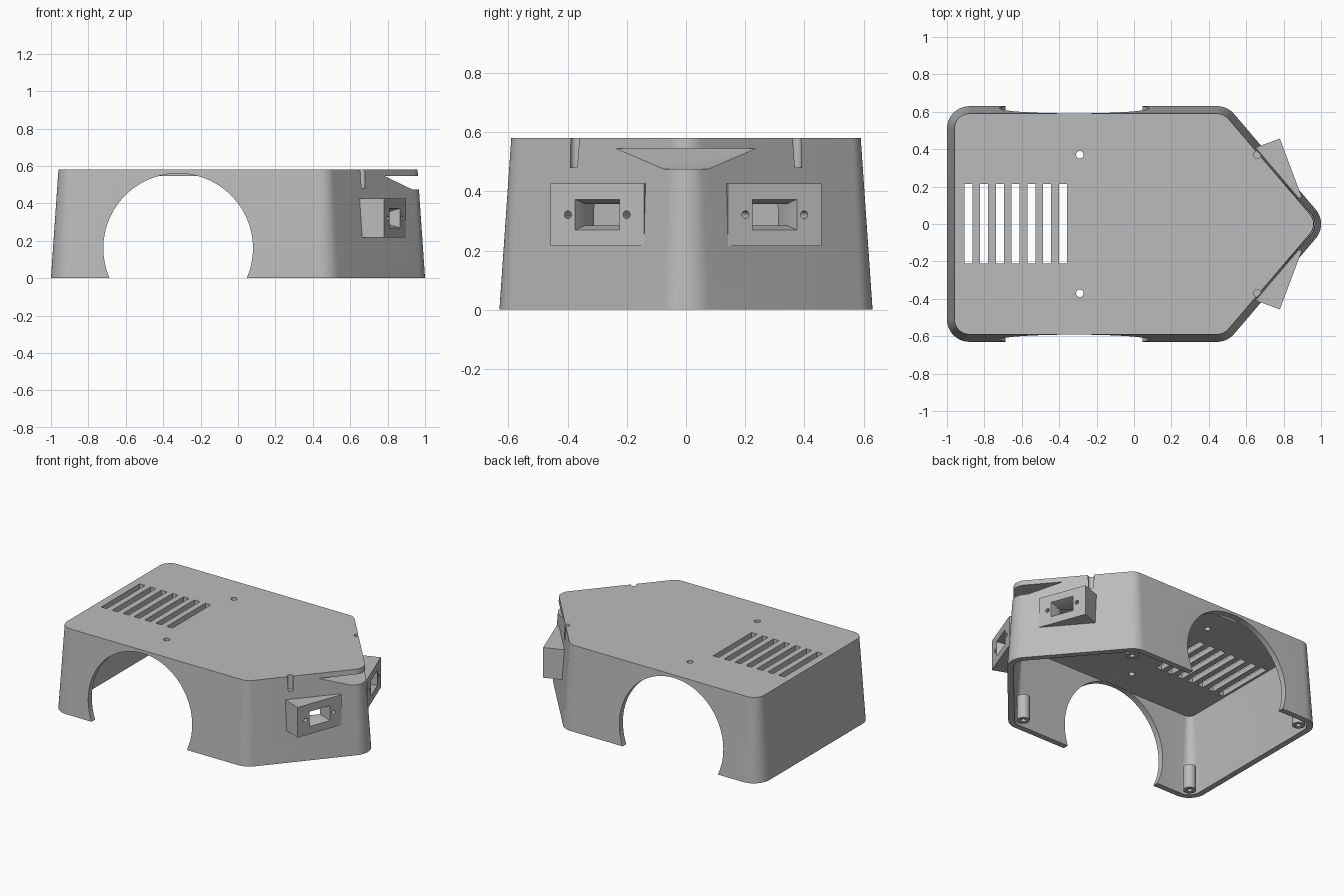
import bpy, bmesh
from math import cos, sin, radians, pi
from mathutils import Vector

if "Cube" in bpy.data.objects:
    bpy.data.objects.remove(bpy.data.objects["Cube"])

HEIGHT, DRAFT, WALL, ROOF = 0.58, 0.04, 0.04, 0.545
NOSE_ANGLE = 40.5      # direction the nose cheeks face
TILT = radians(20.5)   # direction the lamp boxes face

grey = bpy.data.materials.new("plain grey")
grey.use_nodes = True
grey.diffuse_color = (0.5, 0.5, 0.5, 1)
grey.node_tree.nodes["Principled BSDF"].inputs["Base Color"].default_value = (0.5, 0.5, 0.5, 1)


def loft(name, *rings):
    """Closed solid skinned through rings with equal point counts."""
    bm = bmesh.new()
    loops = [[bm.verts.new(p) for p in ring] for ring in rings]
    n = len(loops[0])
    for a, b in zip(loops, loops[1:]):
        for i in range(n):
            j = (i + 1) % n
            bm.faces.new((a[i], a[j], b[j], b[i]))
    bm.faces.new(loops[0])
    bm.faces.new(loops[-1])
    bmesh.ops.recalc_face_normals(bm, faces=bm.faces)
    mesh = bpy.data.meshes.new(name)
    bm.to_mesh(mesh)
    bm.free()
    mesh.materials.append(grey)
    ob = bpy.data.objects.new(name, mesh)
    bpy.context.collection.objects.link(ob)
    return ob


def combine(target, tool, operation):
    """Apply a boolean and drop the tool."""
    mod = target.modifiers.new(operation, 'BOOLEAN')
    mod.operation, mod.object, mod.solver = operation, tool, 'EXACT'
    bpy.context.view_layer.update()
    deps = bpy.context.evaluated_depsgraph_get()
    mesh = bpy.data.meshes.new_from_object(target.evaluated_get(deps))
    target.modifiers.clear()
    target.data = mesh
    bpy.data.objects.remove(tool)


def cut(tool, target=None):
    combine(target or shell, tool, 'DIFFERENCE')


def join(tool):
    combine(shell, tool, 'UNION')


def hull_ring(z, inset):
    """Rounded five-sided outline, shrinking with height by the draft."""
    r = 0.12 - inset - DRAFT * z / HEIGHT
    a = NOSE_ANGLE
    corners = [(0.88, 0, -a, a), (0.444, 0.51, a, 90), (-0.88, 0.51, 90, 180),
               (-0.88, -0.51, 180, 270), (0.444, -0.51, 270, 360 - a)]
    ring = []
    for x, y, start, end in corners:
        for k in range(11):
            t = radians(start + (end - start) * k / 10)
            ring.append((x + r * cos(t), y + r * sin(t), z))
    return ring


def disc(centre, radius, u, v, n=32):
    c, u, v = Vector(centre), Vector(u), Vector(v)
    return [c + radius * (cos(2 * pi * i / n) * u + sin(2 * pi * i / n) * v) for i in range(n)]


def peg(name, x, y, z0, z1, r):
    X, Y = (1, 0, 0), (0, 1, 0)
    return loft(name, disc((x, y, z0), r, X, Y), disc((x, y, z1), r, X, Y))


def prism(name, profile, y0, y1):
    """Side profile in x and z, stretched across y."""
    return loft(name, [(x, y0, z) for x, z in profile], [(x, y1, z) for x, z in profile])


def lamp_frame(s):
    """Face centre, outward normal and sideways tangent of a lamp box."""
    n = Vector((cos(TILT), s * sin(TILT), 0))
    t = Vector((-sin(TILT), s * cos(TILT), 0))
    return Vector((0.78, s * 0.457, 0.321)) - t * 0.168, n, t


def lamp_rect(s, depth, w, h):
    c, n, t = lamp_frame(s)
    up = Vector((0, 0, 1))
    return [c - n * depth + t * w * a + up * h * b for a, b in ((-1, -1), (1, -1), (1, 1), (-1, 1))]


# outer body with lamp boxes
shell = loft("body_shell", hull_ring(0, 0), hull_ring(HEIGHT, 0))
for s in (-1, 1):
    join(loft("lamp_box", lamp_rect(s, 0, 0.168, 0.105), lamp_rect(s, 0.2, 0.168, 0.105)))

# hollow inside, leaving a sloped shelf under the nose slot
cavity = loft("cavity", hull_ring(-0.05, WALL), hull_ring(ROOF, WALL))
cut(prism("shelf", [(0.72, 0.6), (0.72, 0.54), (0.92, 0.44), (1.2, 0.44), (1.2, 0.6)], -1, 1), cavity)
cut(cavity)
cut(prism("nose_slot", [(0.785, ROOF), (0.93, 0.475), (1.2, 0.475), (1.2, ROOF)], -1, 1))

for s in (-1, 1):
    # wheel arch
    X, Z = (1, 0, 0), (0, 0, 1)
    cut(loft("arch", disc((-0.32, s * 0.545, 0.16), 0.4, X, Z, 96),
             disc((-0.32, s * 0.8, 0.16), 0.4, X, Z, 96)))
    # lamp window, bevelled then straight through
    cut(loft("window", lamp_rect(s, -0.01, 0.083, 0.055), lamp_rect(s, 0.05, 0.062, 0.036),
             lamp_rect(s, 0.32, 0.062, 0.036)))
    # lamp screw holes
    c, n, t = lamp_frame(s)
    for side in (-1, 1):
        p = c + t * side * 0.106
        cut(loft("lamp_screw", disc(p + n * 0.02, 0.013, t, Z, 16), disc(p - n * 0.08, 0.013, t, Z, 16)))
    # roof screw holes, the front pair breaking out through the cheeks
    cut(peg("roof_hole", -0.29, s * 0.37, 0.5, 0.7, 0.02))
    cut(peg("cheek_hole", 0.66, s * 0.37, 0.48, 0.7, 0.02))
    # corner screw posts
    for x in (-0.9, 0.46):
        join(peg("post", x, s * 0.53, 0.003, 0.17, 0.04))
        cut(peg("post_hole", x, s * 0.53, -0.02, 0.12, 0.016))

# roof vents
for i in range(7):
    x = -0.885 + i * 0.0842
    w = 0.0215
    cut(prism("vent", [(x - w, 0.5), (x + w, 0.5), (x + w, 0.7), (x - w, 0.7)], -0.21, 0.213))

# smooth rounded corners, crisp edges
bpy.ops.object.select_all(action='DESELECT')
shell.select_set(True)
bpy.context.view_layer.objects.active = shell
bpy.ops.object.shade_smooth_by_angle(angle=radians(30))
